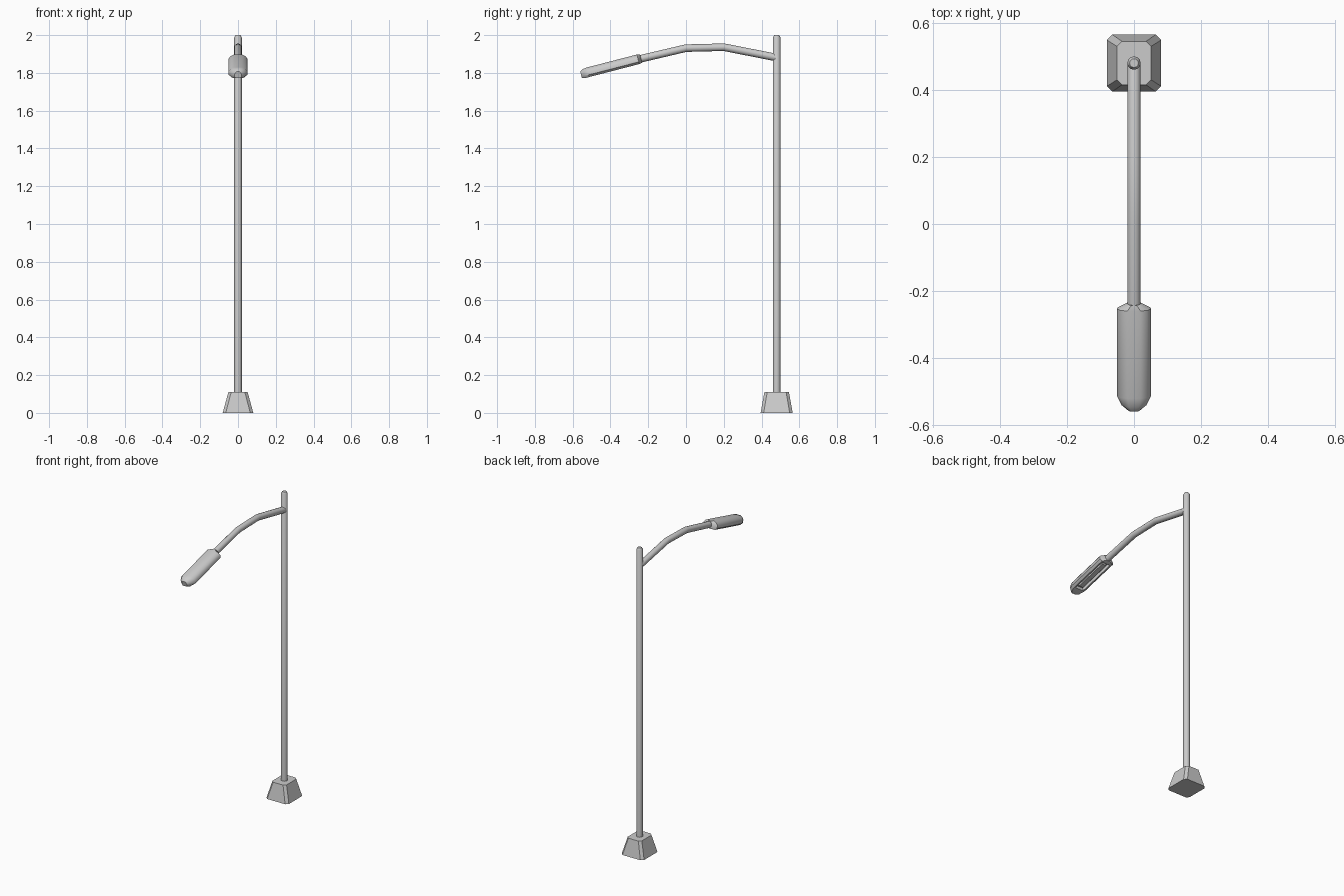
import bpy, bmesh
from math import sin, cos, pi, radians
from mathutils import Vector, Matrix

if "Cube" in bpy.data.objects:
    bpy.data.objects.remove(bpy.data.objects["Cube"])


def loft(name, rings, angle=40, edit=None):
    """Skin a list of equal-length rings and cap both ends."""
    bm = bmesh.new()
    rows = [[bm.verts.new(p) for p in ring] for ring in rings]
    n = len(rows[0])
    for a, b in zip(rows, rows[1:]):
        for i in range(n):
            j = (i + 1) % n
            bm.faces.new((a[i], a[j], b[j], b[i]))
    bm.faces.new(rows[0][::-1])
    bm.faces.new(rows[-1])
    bmesh.ops.recalc_face_normals(bm, faces=bm.faces)
    if edit:
        edit(bm)
    mesh = bpy.data.meshes.new(name)
    bm.to_mesh(mesh)
    bm.free()
    obj = bpy.data.objects.new(name, mesh)
    bpy.context.collection.objects.link(obj)
    bpy.ops.object.select_all(action='DESELECT')
    obj.select_set(True)
    bpy.context.view_layer.objects.active = obj
    if angle:
        bpy.ops.object.shade_smooth_by_angle(angle=radians(angle))
    return obj


def circle(r, n=12):
    return [(r * cos(2 * pi * i / n), r * sin(2 * pi * i / n)) for i in range(n)]


PY = 0.48  # pole position along y


# Base: tapered block with clipped corners
def block(hx, hy, c, z):
    pts = [(hx, hy - c), (hx - c, hy), (c - hx, hy), (-hx, hy - c),
           (-hx, c - hy), (c - hx, -hy), (hx - c, -hy), (hx, c - hy)]
    return [(x, PY + y, z) for x, y in pts]


loft("base", [block(0.081, 0.085, 0.016, 0), block(0.051, 0.065, 0.015, 0.11)], 25)

# Pole with a softened tip
loft("pole", [[(x, PY + y, z) for x, y in circle(r)]
              for r, z in ((0.02, 0.09), (0.02, 1.988), (0.013, 2.0))])

# Arm: tube along a bent path in the y-z plane
path = [Vector(p) for p in ((0, 0.475, 1.882), (0, 0.2, 1.936),
                            (0, 0.0, 1.931), (0, -0.26, 1.870))]
rings = []
for i, p in enumerate(path):
    t = (path[min(i + 1, 3)] - path[max(i - 1, 0)]).normalized()
    up = Vector((1, 0, 0)).cross(t)
    rings.append([p + Vector((x, 0, 0)) + up * z for x, z in circle(0.02)])
loft("arm", rings)

# Lamp head: lofted shell, domed above and flat below, with a recessed underside
profile = [(-0.75, -1), (0.75, -1), (1, -0.55), (1, 0.1), (0.8, 0.65),
           (0.4, 1), (-0.4, 1), (-0.8, 0.65), (-1, 0.1), (-1, -0.55)]
stations = [(0.0, 0.021, 0.023, 0), (0.016, 0.05, 0.026, 0),
            (0.285, 0.05, 0.026, 0), (0.312, 0.037, 0.025, -0.001),
            (0.329, 0.018, 0.017, -0.004)]
place = Matrix.Translation((0, -0.238, 1.876)) @ Matrix.Rotation(radians(14.5), 4, 'X')
head = [[place @ Vector((x * w, -d, z * h + dz)) for x, z in profile]
        for d, w, h, dz in stations]


def recess(bm):
    bottom = max((f for f in bm.faces if f.normal.z < -0.8), key=lambda f: f.calc_area())
    bmesh.ops.inset_region(bm, faces=[bottom], thickness=0.012)
    bmesh.ops.inset_region(bm, faces=[bottom], thickness=0.002, depth=-0.02)


loft("lamp_head", head, 35, recess)

# Lens strip inside the recess
loft("lens", [[place @ Vector((x, -d, z)) for x, z in
               ((-0.015, -0.02), (0.015, -0.02), (0.018, -0.004), (-0.018, -0.004))]
              for d in (0.04, 0.26)], 0)
